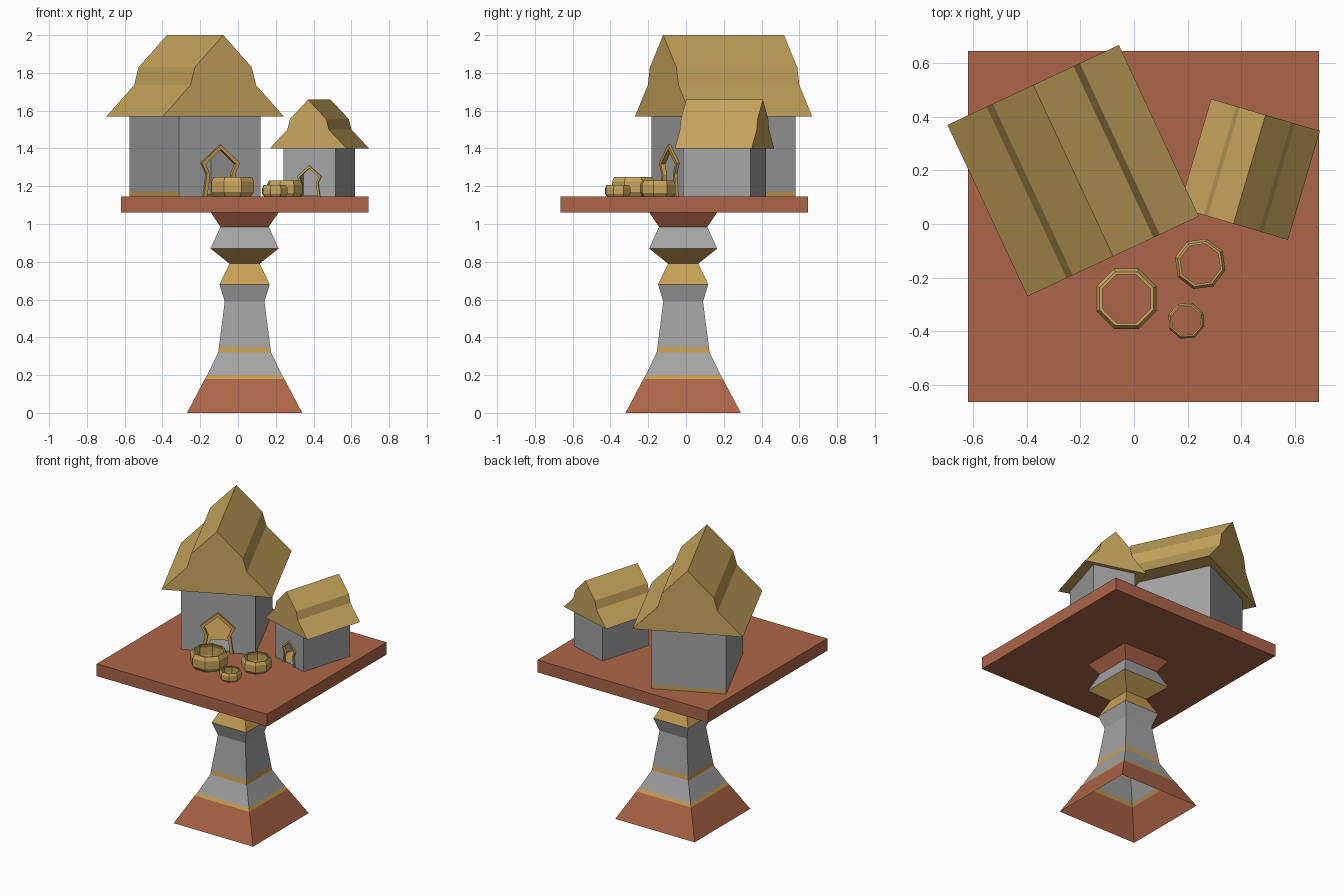
import bpy, bmesh, math
from mathutils import Matrix, Vector

if "Cube" in bpy.data.objects:
    bpy.data.objects.remove(bpy.data.objects["Cube"])


def material(name, rgb):
    m = bpy.data.materials.new(name)
    m.diffuse_color = (*rgb, 1)
    m.use_nodes = True
    m.node_tree.nodes["Principled BSDF"].inputs["Base Color"].default_value = m.diffuse_color
    return m


STONE = material("grey_stone", (0.37, 0.37, 0.37))
THATCH = material("golden_thatch", (0.58, 0.38, 0.11))
TRIM = material("golden_trim", (0.58, 0.35, 0.09))
CLAY = material("red_clay", (0.42, 0.13, 0.065))


def finish(name, bm, mats, matrix=Matrix(), fix_normals=True):
    if fix_normals:
        bmesh.ops.recalc_face_normals(bm, faces=bm.faces)
    me = bpy.data.meshes.new(name)
    bm.to_mesh(me)
    bm.free()
    for m in mats:
        me.materials.append(m)
    ob = bpy.data.objects.new(name, me)
    ob.matrix_world = matrix
    bpy.context.collection.objects.link(ob)
    return ob


def lathe(name, profile, sides, mats, matrix, bands=None, closed=False):
    """Stack of regular rings with flat sides facing the axes; profile = (apothem, z)."""
    bm = bmesh.new()
    k = 1 / math.cos(math.pi / sides)
    rings = []
    for r, z in profile:
        rings.append([bm.verts.new((r * k * math.cos((i + .5) * 2 * math.pi / sides),
                                    r * k * math.sin((i + .5) * 2 * math.pi / sides), z))
                      for i in range(sides)])
    pairs = list(zip(rings, rings[1:] + rings[:1]))
    if not closed:
        pairs.pop()
    for n, (a, b) in enumerate(pairs):
        for i in range(sides):
            j = (i + 1) % sides
            f = bm.faces.new((a[i], a[j], b[j], b[i]))
            f.material_index = bands[n] if bands else 0
    return finish(name, bm, mats, matrix)


# Square pedestal, hollow underneath
pedestal = [(.305, 0), (.21, .18), (.198, .2), (.14, .32), (.136, .35), (.105, .59),
            (.133, .68), (.08, .79), (.18, .87), (.128, .985), (.18, 1.062)]
lathe("pedestal", pedestal, 4, [STONE, TRIM, CLAY], Matrix.Translation((.035, -.015, 0)),
      bands=[2, 1, 0, 1, 0, 0, 1, 1, 0, 2])

# Platform slab
bm = bmesh.new()
bmesh.ops.create_cube(bm, size=1, matrix=Matrix.Diagonal((1.31, 1.31, .085, 1)))
finish("platform", bm, [CLAY], Matrix.Translation((.035, -.01, 1.1025)))

FLOOR = 1.145
HX, HY, HZ = .238, .31, .43          # house half width, half depth, wall height
ARCH = [(.1, 0), (.083, .12), (.112, .178), (0, .275)]
ARCH_IN = [(.08, 0), (.063, .115), (.088, .172), (0, .25)]


def mirrored(half):
    return [(-x, z) for x, z in half] + [(x, z) for x, z in half[-2::-1]]


def house(prefix, x, y, degrees, s, band):
    M = (Matrix.Translation((x, y, FLOOR)) @ Matrix.Rotation(math.radians(degrees), 4, 'Z')
         @ Matrix.Scale(s, 4))

    # Walls: open shell with the doorway notched out of the front
    bm = bmesh.new()

    def face(pts, mi=0):
        f = bm.faces.new([bm.verts.new(p) for p in pts])
        f.material_index = mi
    outline = [(-HX, 0)] + mirrored(ARCH_IN) + [(HX, 0), (HX, HZ), (-HX, HZ)]
    face([(px, -HY, pz) for px, pz in outline])
    face([(HX, HY, 0), (-HX, HY, 0), (-HX, HY, HZ), (HX, HY, HZ)])
    face([(HX, -HY, 0), (HX, HY, 0), (HX, HY, HZ), (HX, -HY, HZ)])
    face([(-HX, HY, 0), (-HX, -HY, 0), (-HX, -HY, HZ), (-HX, HY, HZ)])
    if band:
        bmesh.ops.bisect_plane(bm, geom=bm.verts[:] + bm.edges[:] + bm.faces[:],
                               plane_co=(0, 0, .026), plane_no=(0, 0, 1))
        for f in bm.faces:
            f.material_index = int(max(v.co.z for v in f.verts) < .03)
    finish(prefix + "_walls", bm, [STONE, TRIM], M, fix_normals=False)

    # Floor inside
    bm = bmesh.new()
    bm.faces.new([bm.verts.new((px, py, .004)) for px, py in
                  ((-HX, -HY), (-HX, HY), (HX, HY), (HX, -HY))])
    finish(prefix + "_floor", bm, [TRIM], M, fix_normals=False)

    # Stone threshold behind the door
    bm = bmesh.new()
    bmesh.ops.create_cube(bm, size=1, matrix=Matrix.Translation((0, -.225, .006))
                          @ Matrix.Diagonal((.15, .16, .008, 1)))
    finish(prefix + "_threshold", bm, [STONE], M)

    # Door frame: arch strip with some depth
    bm = bmesh.new()
    loops = [[bm.verts.new((px, py, pz)) for px, pz in mirrored(c)]
             for c, py in ((ARCH, -.325), (ARCH_IN, -.325), (ARCH_IN, -.3), (ARCH, -.3))]
    for a, b in zip(loops, loops[1:] + loops[:1]):
        for i in range(len(a) - 1):
            bm.faces.new((a[i], a[i + 1], b[i + 1], b[i]))
    finish(prefix + "_door_frame", bm, [TRIM], M)

    # Roof: stepped gable profile extruded along the ridge
    bm = bmesh.new()
    half = [(.353, .425), (.192, .59), (.166, .685), (0, .855)]
    f = bm.faces.new([bm.verts.new((px, -.353, pz)) for px, pz in mirrored(half)])
    ext = bmesh.ops.extrude_face_region(bm, geom=[f], use_keep_orig=True)
    bmesh.ops.translate(bm, vec=Vector((0, .706, 0)),
                        verts=[g for g in ext["geom"] if isinstance(g, bmesh.types.BMVert)])
    finish(prefix + "_roof", bm, [THATCH], M)


house("large_house", -.227, .199, 25, 1, True)
house("small_house", .431, .204, -16.4, .6, False)

# Open eight-sided barrels: outer bulge, rim and inner wall
barrel = [(.095, 0), (.112, .025), (.112, .08), (.1, .105), (.09, .105), (.099, .08),
          (.099, .025), (.09, 0)]
for name, x, y, s, turn in (("large_barrel", -.028, -.279, 1, 0),
                            ("medium_barrel", .247, -.149, .8, 8),
                            ("small_barrel", .195, -.361, .58, 4)):
    lathe(name, barrel, 8, [THATCH],
          Matrix.Translation((x, y, FLOOR)) @ Matrix.Rotation(math.radians(turn), 4, 'Z')
          @ Matrix.Scale(s, 4), closed=True)
